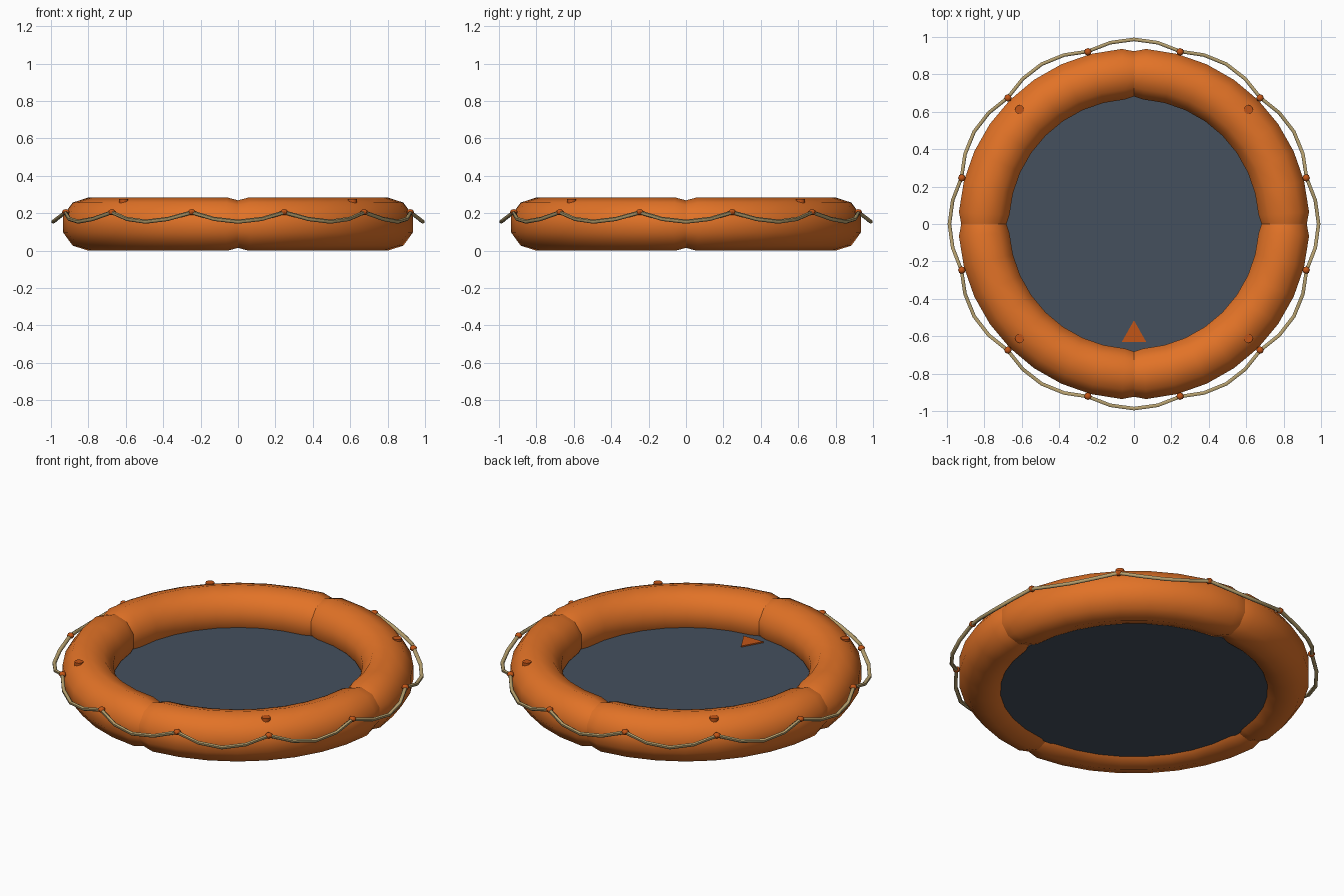
import bpy, bmesh, math
from math import sin, cos, pi, radians

if "Cube" in bpy.data.objects:
    bpy.data.objects.remove(bpy.data.objects["Cube"])


def material(name, rgb):
    m = bpy.data.materials.new(name)
    m.diffuse_color = (*rgb, 1)
    m.use_nodes = True
    m.node_tree.nodes["Principled BSDF"].inputs["Base Color"].default_value = m.diffuse_color
    return m


ORANGE = material("orange", (0.76, 0.17, 0.02))
DARK_ORANGE = material("dark orange", (0.54, 0.09, 0.008))
SLATE = material("slate floor", (0.058, 0.079, 0.11))
TAN = material("tan rope", (0.48, 0.36, 0.16))


def add_object(name, bm, mat, smooth=None):
    bmesh.ops.recalc_face_normals(bm, faces=bm.faces)
    mesh = bpy.data.meshes.new(name)
    bm.to_mesh(mesh)
    bm.free()
    ob = bpy.data.objects.new(name, mesh)
    bpy.context.collection.objects.link(ob)
    mesh.materials.append(mat)
    if smooth:
        bpy.ops.object.select_all(action='DESELECT')
        ob.select_set(True)
        bpy.context.view_layer.objects.active = ob
        bpy.ops.object.shade_smooth_by_angle(angle=radians(smooth))
    return ob


def ring_tube(name, stations, sides, mat, smooth, sharp_step=None):
    """Closed tube round z; each station is (angle, ring radius, height, tube radius)."""
    bm = bmesh.new()
    rings = []
    for a, R, z, r in stations:
        ring = []
        for k in range(sides):
            t = pi / 2 + 2 * pi * k / sides
            d = R + r * cos(t)
            ring.append(bm.verts.new((d * cos(a), d * sin(a), z + r * sin(t))))
        rings.append(ring)
    for i, ring in enumerate(rings):
        nxt = rings[(i + 1) % len(rings)]
        for k in range(sides):
            j = (k + 1) % sides
            bm.faces.new((ring[k], ring[j], nxt[j], nxt[k]))
    if sharp_step:
        for i in range(0, len(rings), sharp_step):
            for k in range(sides):
                bm.edges.get((rings[i][k], rings[i][(k + 1) % sides])).smooth = False
    return add_object(name, bm, mat, smooth)


# Inflated tube in four chambers, pinched at each seam
RING, TUBE, MID = 0.803, 0.142, 0.142
stations = []
for q in range(4):
    stations.append((radians(90 * q), RING, MID, 0.127))
    for s in range(9):
        stations.append((radians(90 * q + 4 + s * 82 / 8), RING, MID, TUBE))
ring_tube("inflated_tube", stations, 10, ORANGE, 50, sharp_step=10)

# Floor slab
bm = bmesh.new()
bmesh.ops.create_cone(bm, cap_ends=True, segments=48, radius1=0.73, radius2=0.73, depth=0.06)
bmesh.ops.translate(bm, verts=bm.verts, vec=(0, 0, 0.062))
add_object("floor", bm, SLATE)

# Bow marker: thin triangular plate on the floor
bm = bmesh.new()
tri = bm.faces.new([bm.verts.new(p) for p in
                    ((-0.065, -0.63, 0.09), (0.065, -0.63, 0.09), (0, -0.515, 0.09))])
ext = bmesh.ops.extrude_face_region(bm, geom=[tri])
bmesh.ops.translate(bm, vec=(0, 0, 0.009),
                    verts=[v for v in ext["geom"] if isinstance(v, bmesh.types.BMVert)])
add_object("bow_marker", bm, DARK_ORANGE)

# Grab rope sagging between twelve fixings
stations = []
for i in range(48):
    sag = sin(pi * (i % 4) / 4)
    stations.append((radians(15 + i * 7.5), 0.955 + 0.032 * sag, 0.205 - 0.05 * sag, 0.011))
ring_tube("grab_rope", stations, 6, TAN, 60)

# Rope fixings
for i in range(12):
    a = radians(15 + 30 * i)
    bm = bmesh.new()
    bmesh.ops.create_uvsphere(bm, u_segments=8, v_segments=6, radius=0.02)
    bmesh.ops.scale(bm, verts=bm.verts, vec=(1, 1, 0.8))
    bmesh.ops.translate(bm, verts=bm.verts, vec=(0.953 * cos(a), 0.953 * sin(a), 0.206))
    add_object(f"rope_fixing_{i + 1}", bm, DARK_ORANGE, 40)

# Inflation valves, one on top of each chamber
for i in range(4):
    a = radians(45 + 90 * i)
    bm = bmesh.new()
    bmesh.ops.create_cone(bm, cap_ends=True, segments=12, radius1=0.024, radius2=0.024, depth=0.024)
    bmesh.ops.translate(bm, verts=bm.verts, vec=(0.865 * cos(a), 0.865 * sin(a), 0.263))
    add_object(f"valve_{i + 1}", bm, DARK_ORANGE, 40)
